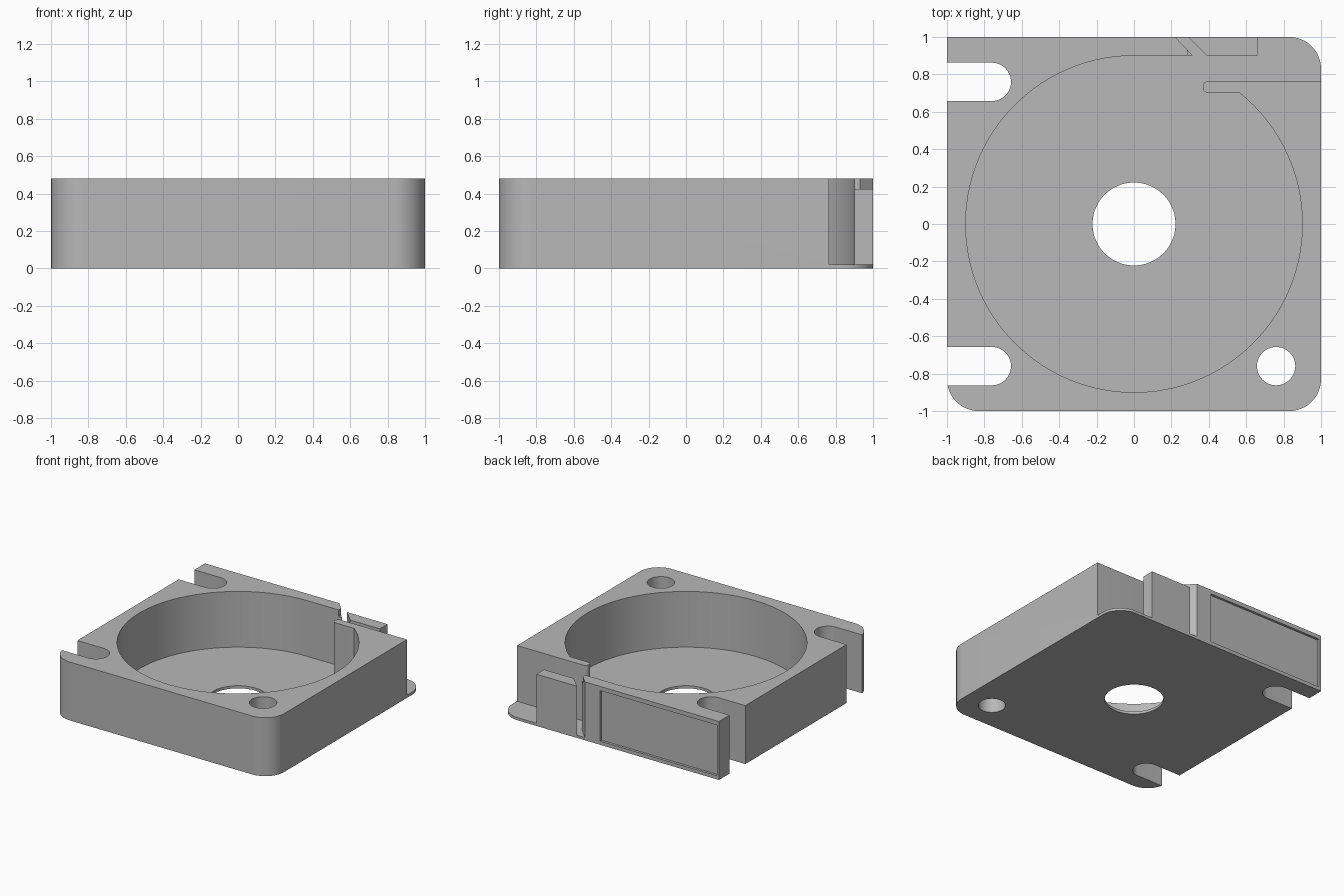
import bpy, bmesh
from math import cos, sin, radians

old = bpy.data.objects.get("Cube")
if old:
    bpy.data.objects.remove(old, do_unlink=True)

HEIGHT, FLOOR, STEP = 0.48, 0.022, 0.425
BOLT, BOLT_R, CORNER_R = 0.76, 0.1025, 0.17

grey = bpy.data.materials.new("plain_grey")
grey.use_nodes = True
grey.diffuse_color = (0.48, 0.48, 0.48, 1)
grey.node_tree.nodes["Principled BSDF"].inputs["Base Color"].default_value = grey.diffuse_color


def arc(cx, cy, r, start, end, steps=16):
    angles = [radians(start + (end - start) * i / steps) for i in range(steps + 1)]
    return [(cx + r * cos(a), cy + r * sin(a)) for a in angles]


def circle(cx, cy, r, steps=48):
    return arc(cx, cy, r, 0, 360, steps)[:-1]


def box(x0, x1, y0, y1):
    return [(x0, y0), (x1, y0), (x1, y1), (x0, y1)]


def prism(name, outline, z0, z1):
    """Extrude a flat outline from z0 to z1."""
    bm = bmesh.new()
    face = bm.faces.new([bm.verts.new((x, y, z0)) for x, y in outline])
    top = bmesh.ops.extrude_face_region(bm, geom=[face])["geom"]
    verts = [v for v in top if isinstance(v, bmesh.types.BMVert)]
    bmesh.ops.translate(bm, verts=verts, vec=(0, 0, z1 - z0))
    bmesh.ops.recalc_face_normals(bm, faces=bm.faces)
    mesh = bpy.data.meshes.new(name)
    bm.to_mesh(mesh)
    bm.free()
    mesh.materials.append(grey)
    obj = bpy.data.objects.new(name, mesh)
    bpy.context.collection.objects.link(obj)
    return obj


def activate(obj):
    bpy.ops.object.select_all(action='DESELECT')
    obj.select_set(True)
    bpy.context.view_layer.objects.active = obj


def cut(obj, outline, z0, z1):
    """Subtract a prism, then discard the cutter."""
    cutter = prism("cutter", outline, z0, z1)
    cutter.hide_render = True
    mod = obj.modifiers.new("cut", 'BOOLEAN')
    mod.operation, mod.solver, mod.object = 'DIFFERENCE', 'EXACT', cutter
    activate(obj)
    bpy.ops.object.modifier_apply(modifier=mod.name)
    bpy.data.objects.remove(cutter, do_unlink=True)


# Housing block: three rounded corners, one square corner
c = 1 - CORNER_R
outline = (arc(c, -c, CORNER_R, -90, 0) + arc(c, c, CORNER_R, 0, 90)
           + [(-1, 1)] + arc(-c, -c, CORNER_R, 180, 270))
housing = prism("housing", outline, 0, HEIGHT)

# Round chamber opening into the back corner, leaving a thin round-nosed lip
chamber = ([(1.1, 0.765)] + arc(0.4, 0.7325, 0.0325, 90, 270)
           + arc(0, 0, 0.9, 51.06, -270, 96)
           + [(0.315, 0.9), (0.125, 1.1), (1.1, 1.1)])
cut(housing, chamber, FLOOR, 1)

# Centre hole, bolt hole and two open bolt slots
cut(housing, circle(0, 0, 0.222), -1, 1)
cut(housing, circle(BOLT, -BOLT, BOLT_R), -1, 1)
for y in (BOLT, -BOLT):
    slot = [(-1.2, y - BOLT_R)] + arc(-BOLT, y, BOLT_R, -90, 90, 24) + [(-1.2, y + BOLT_R)]
    cut(housing, slot, -1, 1)

# Blunted upper tip of the slanted wall end
cut(housing, box(0.285, 0.36, 0.87, 0.96), STEP, 1)

# Shallow label recess in the back wall
cut(housing, box(-0.98, 0.08, 0.98, 1.1), 0.03, 0.445)

# Lower guard tab standing on the floor plate
tab = prism("guard_tab", [(0.29, 1), (0.39, 0.9), (0.66, 0.9), (0.66, 1)], FLOOR, STEP)

for obj in (housing, tab):
    activate(obj)
    bpy.ops.object.shade_smooth_by_angle(angle=radians(25))
